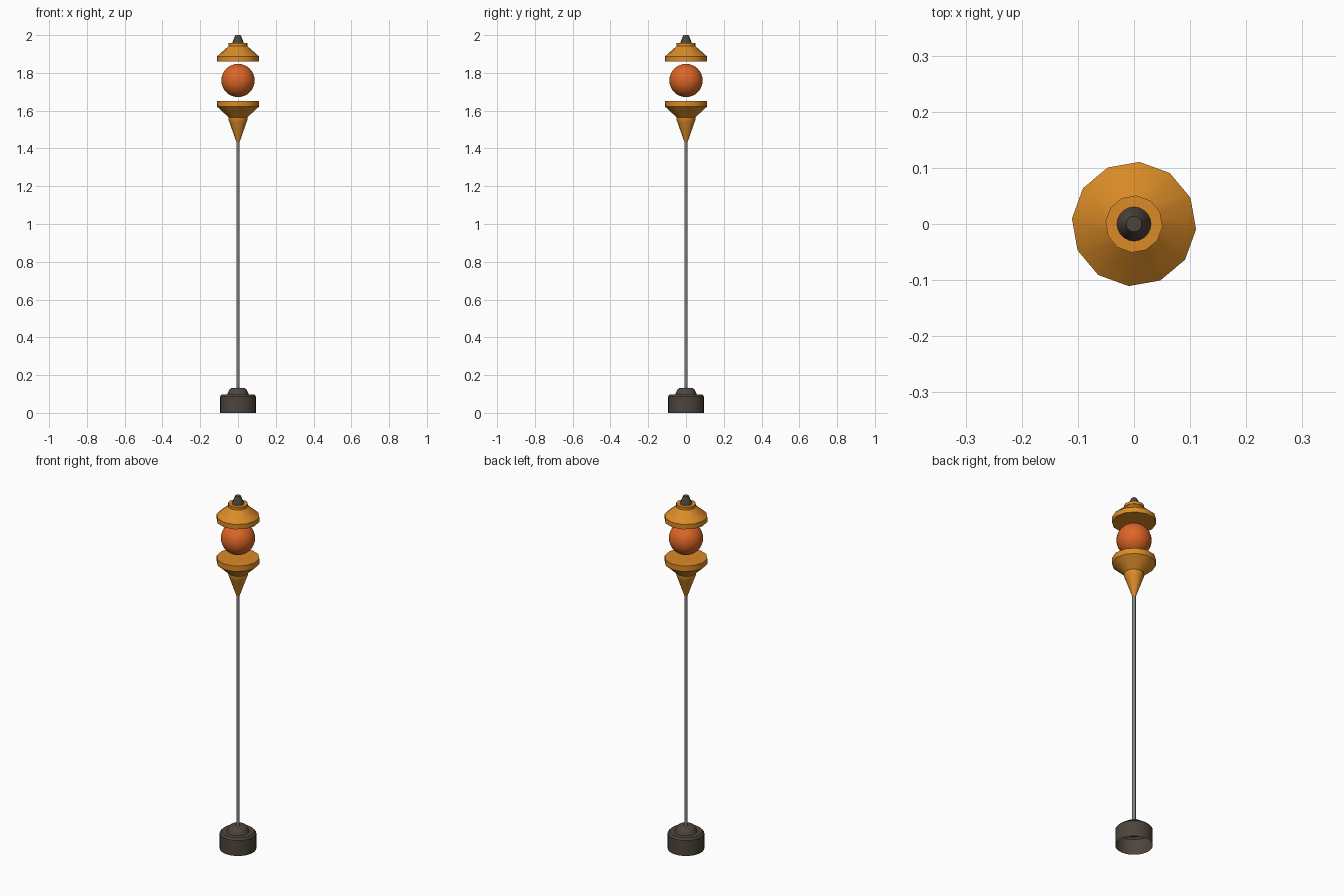
import bpy, bmesh, math

if "Cube" in bpy.data.objects:
    bpy.data.objects.remove(bpy.data.objects["Cube"])


def material(name, color):
    m = bpy.data.materials.new(name)
    m.diffuse_color = (*color, 1)
    m.use_nodes = True
    m.node_tree.nodes["Principled BSDF"].inputs["Base Color"].default_value = m.diffuse_color
    return m


amber = material("amber", (0.70, 0.26, 0.02))
orange = material("orange", (0.72, 0.13, 0.02))
dark = material("dark_brown", (0.075, 0.06, 0.047))
steel = material("grey_steel", (0.22, 0.22, 0.22))


def lathe(name, profile, sides, mat, turn=0, bottom=True, angle=35):
    """Revolve (radius, height) points round z, with flat end caps."""
    bm = bmesh.new()
    rings = []
    for r, z in profile:
        rings.append([bm.verts.new((r * math.cos(turn + math.tau * i / sides),
                                    r * math.sin(turn + math.tau * i / sides), z))
                      for i in range(sides)])
    for a, b in zip(rings, rings[1:]):
        for i in range(sides):
            j = (i + 1) % sides
            bm.faces.new((a[i], a[j], b[j], b[i]))
    if bottom:
        bm.faces.new(rings[0][::-1])
    bm.faces.new(rings[-1])
    me = bpy.data.meshes.new(name)
    bm.to_mesh(me)
    bm.free()
    ob = bpy.data.objects.new(name, me)
    bpy.context.collection.objects.link(ob)
    me.materials.append(mat)
    bpy.context.view_layer.objects.active = ob
    ob.select_set(True)
    bpy.ops.object.shade_smooth_by_angle(angle=math.radians(angle))
    ob.select_set(False)
    return ob


TURN = math.radians(-5)

# Hollow foot with a stepped collar
lathe("base", [(0.094, 0), (0.094, 0.088), (0.085, 0.098), (0.057, 0.098),
               (0.045, 0.125), (0.036, 0.131)], 32, dark, bottom=False)

# Thin pole
lathe("pole", [(0.009, 0.10), (0.009, 1.45)], 12, steel)

# Lower lamp holder: cone and dish
lathe("lower_cone", [(0.009, 1.435), (0.044, 1.535), (0.051, 1.553), (0.051, 1.565)],
      12, amber, TURN)
lathe("lower_dish", [(0.05, 1.565), (0.111, 1.621), (0.111, 1.652)], 12, amber, TURN)

# Floating globe
bpy.ops.mesh.primitive_uv_sphere_add(segments=32, ring_count=16, radius=0.088,
                                     location=(0, 0, 1.76))
globe = bpy.context.object
globe.name = "globe"
globe.data.materials.append(orange)
bpy.ops.object.shade_smooth()
globe.select_set(False)

# Upper hat, collar and finial
lathe("upper_hat", [(0.111, 1.86), (0.111, 1.888), (0.046, 1.945)], 12, amber, TURN)
lathe("hat_collar", [(0.051, 1.942), (0.051, 1.957)], 12, amber, TURN)
lathe("finial", [(0.031, 1.955), (0.026, 1.972), (0.016, 1.996), (0.014, 2.0)], 20, dark)
